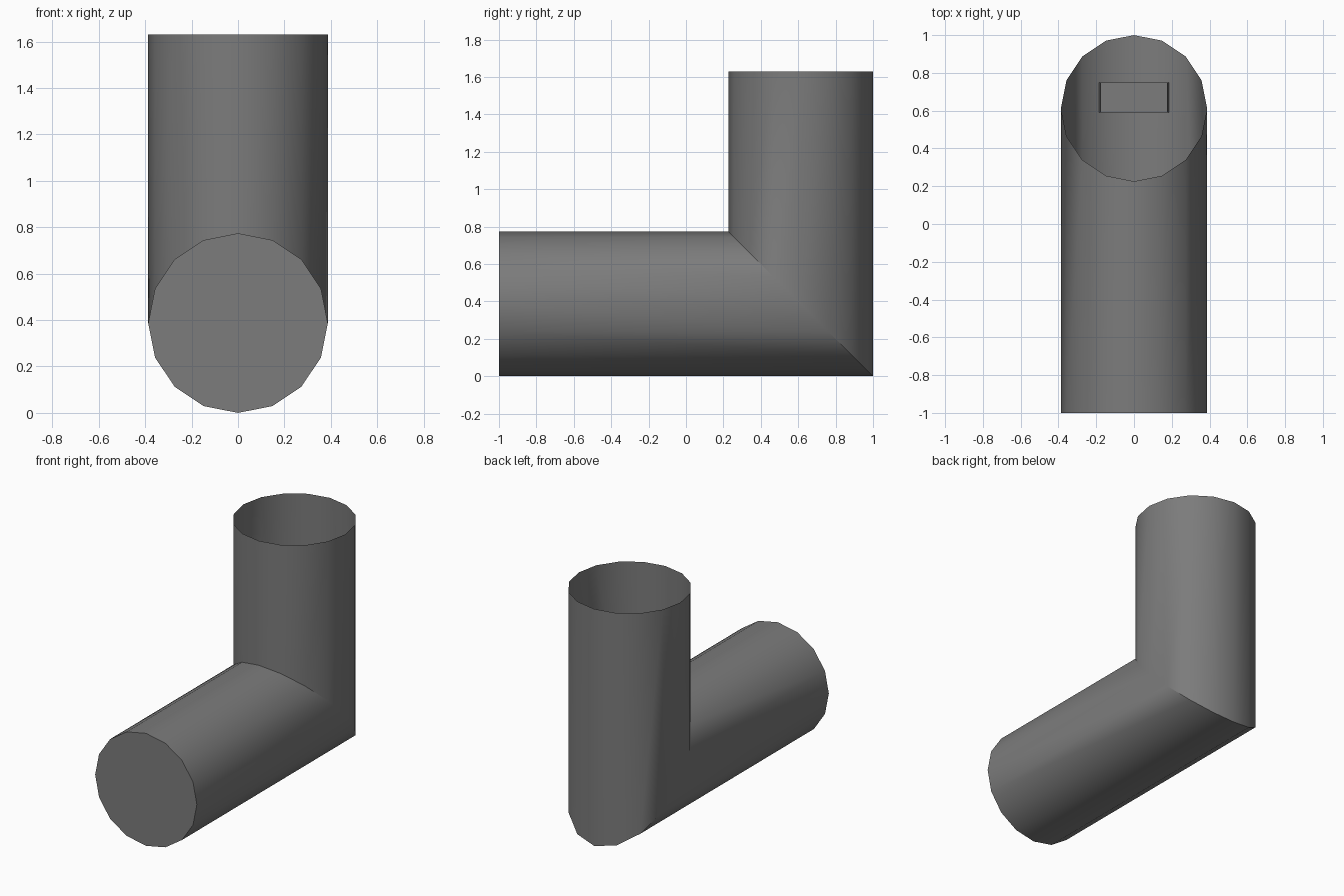
import bpy, bmesh, math

cube = bpy.data.objects.get("Cube")
if cube:
    bpy.data.objects.remove(cube, do_unlink=True)

# Single grey material
grey = bpy.data.materials.new("dark_grey")
grey.use_nodes = True
colour = (0.2, 0.2, 0.2, 1)
grey.diffuse_color = colour
grey.node_tree.nodes["Principled BSDF"].inputs["Base Color"].default_value = colour

SIDES, R = 16, 0.387
AXIS_Z, AXIS_Y = R, 1 - R
TOP, FRONT = 1.63, -1.0


def finish(name, bm):
    bmesh.ops.recalc_face_normals(bm, faces=bm.faces)
    mesh = bpy.data.meshes.new(name)
    bm.to_mesh(mesh)
    bm.free()
    obj = bpy.data.objects.new(name, mesh)
    bpy.context.collection.objects.link(obj)
    mesh.materials.append(grey)
    bpy.ops.object.select_all(action='DESELECT')
    obj.select_set(True)
    bpy.context.view_layer.objects.active = obj
    bpy.ops.object.shade_smooth_by_angle(angle=math.radians(30))
    return obj


# Elbow pipe: front ring, mitred ring and top ring, open at the top
bm = bmesh.new()
front, mitre, top = [], [], []
for i in range(SIDES):
    a = math.tau * i / SIDES
    x, d = R * math.sin(a), R * math.cos(a)
    front.append(bm.verts.new((x, FRONT, AXIS_Z + d)))
    mitre.append(bm.verts.new((x, AXIS_Y - d, AXIS_Z + d)))
    top.append(bm.verts.new((x, AXIS_Y - d, TOP)))
for lower, upper in ((front, mitre), (mitre, top)):
    for i in range(SIDES):
        j = (i + 1) % SIDES
        bm.faces.new((lower[i], lower[j], upper[j], upper[i]))
bm.faces.new(front)
finish("elbow_pipe", bm)

# Small block lying inside the bend
bm = bmesh.new()
bmesh.ops.create_cube(bm, size=1)
for v in bm.verts:
    half_width = 0.185 if v.co.z < 0 else 0.177
    v.co = (math.copysign(half_width, v.co.x), 0.67 + v.co.y * 0.16, 0.11 + v.co.z * 0.1)
finish("inner_block", bm)
